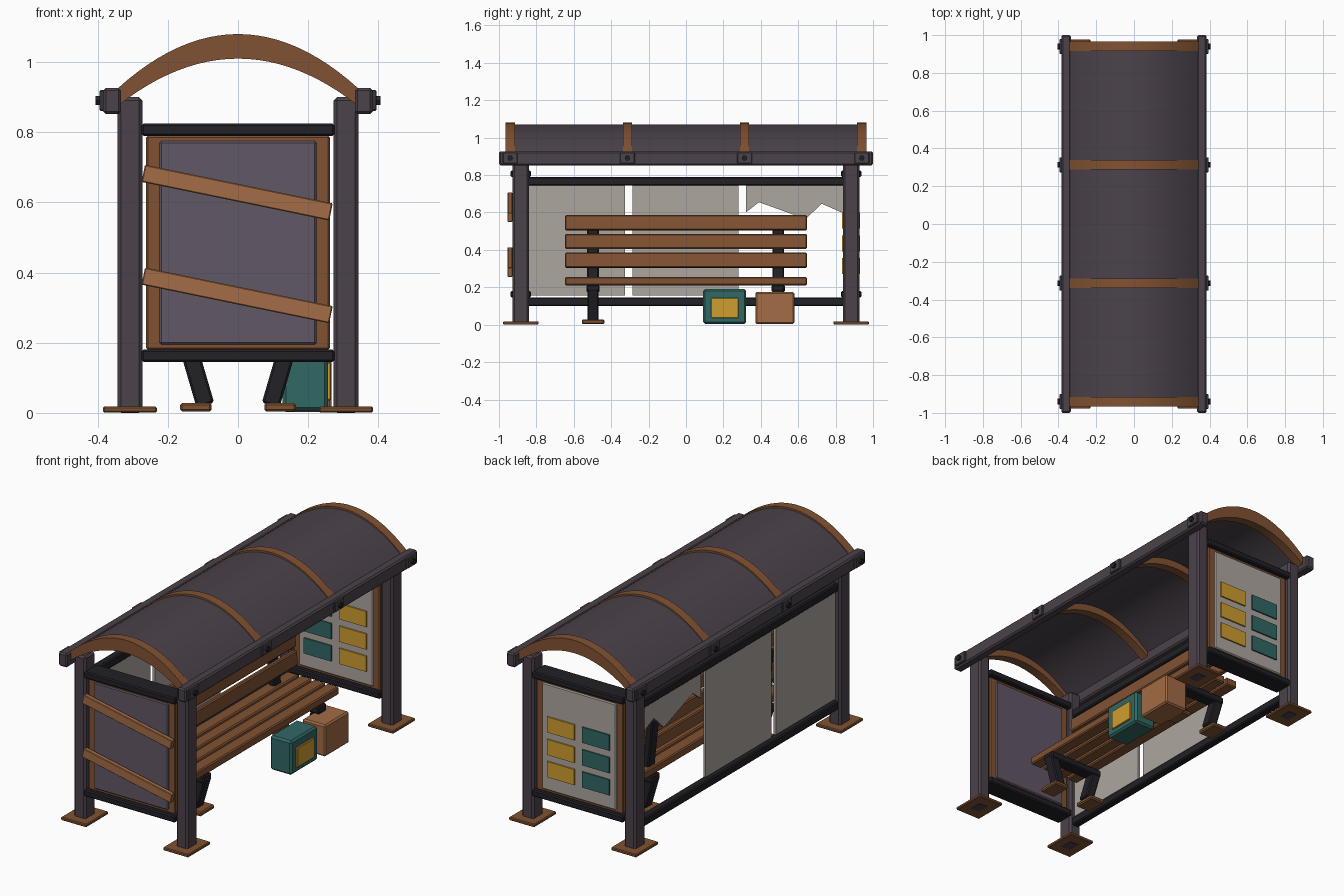
import bpy, bmesh, math
from mathutils import Matrix, Vector

if "Cube" in bpy.data.objects:
    bpy.data.objects.remove(bpy.data.objects["Cube"])


def material(name, rgb):
    m = bpy.data.materials.new(name)
    m.diffuse_color = (*rgb, 1)
    m.use_nodes = True
    m.node_tree.nodes["Principled BSDF"].inputs["Base Color"].default_value = m.diffuse_color
    return m


STEEL = material("weathered_steel", (0.07, 0.055, 0.07))
PANEL = material("panel_steel", (0.12, 0.095, 0.13))
DARK = material("dark_iron", (0.015, 0.015, 0.02))
WOOD = material("old_wood", (0.22, 0.085, 0.032))
PLANK = material("pale_wood", (0.36, 0.15, 0.06))
GLASS = material("dusty_glass", (0.42, 0.38, 0.35))
TEAL = material("teal_paint", (0.03, 0.14, 0.13))
YELLOW = material("yellow_paint", (0.62, 0.34, 0.03))


def finish(name, bm, mat, bevel=0.0):
    bmesh.ops.recalc_face_normals(bm, faces=bm.faces[:])
    me = bpy.data.meshes.new(name)
    bm.to_mesh(me)
    bm.free()
    me.materials.append(mat)
    ob = bpy.data.objects.new(name, me)
    bpy.context.collection.objects.link(ob)
    if bevel:
        mod = ob.modifiers.new("bevel", "BEVEL")
        mod.width = bevel
        mod.segments = 1
    return ob


def box(name, center, size, mat, bevel=0.006, tilt=0.0):
    """Bevelled box, tilted about the y axis."""
    bm = bmesh.new()
    bmesh.ops.create_cube(bm, size=1)
    m = Matrix.Translation(center) @ Matrix.Rotation(tilt, 4, "Y") @ Matrix.Diagonal((*size, 1))
    bmesh.ops.transform(bm, matrix=m, verts=bm.verts[:])
    return finish(name, bm, mat, bevel)


def strut(name, a, b, width, depth, mat, bevel=0.006):
    """Box between two (x, z) points at y = a[1]; width in xz, depth in y."""
    a, b = Vector(a), Vector(b)
    d = b - a
    return box(name, (a + b) / 2, (width, depth, d.length), mat, bevel, math.atan2(d.x, d.z))


def prism(name, pts, vec, mat):
    """Closed outline pushed along a vector."""
    bm = bmesh.new()
    f = bm.faces.new([bm.verts.new(p) for p in pts])
    r = bmesh.ops.extrude_face_region(bm, geom=[f])
    bmesh.ops.translate(bm, vec=vec, verts=[v for v in r["geom"] if isinstance(v, bmesh.types.BMVert)])
    return finish(name, bm, mat)


def vault(name, half, top, side, thick_top, thick_side, y, depth, mat):
    """Curved roof section, parabolic like the arches."""
    n = 24
    ts = [-1 + 2 * i / n for i in range(n + 1)]
    outer = [(half * t, y - depth / 2, top - (top - side) * t * t) for t in ts]
    low, low_side = top - thick_top, side - thick_side
    inner = [(half * t, y - depth / 2, low - (low - low_side) * t * t) for t in reversed(ts)]
    ob = prism(name, outer + inner, (0, depth, 0), mat)
    bpy.ops.object.select_all(action="DESELECT")
    ob.select_set(True)
    bpy.context.view_layer.objects.active = ob
    bpy.ops.object.shade_smooth_by_angle(angle=math.radians(30))
    return ob


BAYS = (-0.94, -0.313, 0.313, 0.94)
END = 0.883

# posts, footplates and roof beams
for sx, side in ((-1, "back"), (1, "open")):
    for sy, end in ((-1, "front"), (1, "rear")):
        box(f"{side}_{end}_post", (sx * 0.308, sy * END, 0.45), (0.071, 0.088, 0.9), STEEL, 0.01)
        box(f"{side}_{end}_footplate", (sx * 0.308, sy * END, 0.0095), (0.154, 0.19, 0.017), WOOD, 0.004)
    box(f"{side}_roof_beam", (sx * 0.359, 0, 0.889), (0.052, 2.0, 0.075), STEEL, 0.008)
    # brackets and bolts on the beams
    for i, y in enumerate(BAYS):
        box(f"{side}_bracket_{i}", (sx * 0.387, y, 0.891), (0.016, 0.08, 0.06), STEEL, 0.004)
        bm = bmesh.new()
        m = Matrix.Translation((sx * 0.396, y, 0.891)) @ Matrix.Rotation(math.pi / 2, 4, "Y")
        bmesh.ops.create_cone(bm, cap_ends=True, segments=6, radius1=0.015, radius2=0.015, depth=0.02, matrix=m)
        finish(f"{side}_bolt_{i}", bm, DARK)

# curved roof and its ribs
vault("roof_skin", 0.345, 1.07, 0.918, 0.02, 0.02, 0, 1.88, STEEL)
for i, y in enumerate(BAYS):
    vault(f"roof_rib_{i}", 0.343, 1.08, 0.925, 0.07, 0.05, y, 0.05, WOOD)

# rails at the ends and along the back
for sy, end in ((-1, "front"), (1, "rear")):
    for z, lvl in ((0.807, "top"), (0.163, "bottom")):
        box(f"{end}_{lvl}_rail", (0, sy * END, z), (0.55, 0.108, 0.036), DARK)
    box(f"{end}_panel_frame", (0, sy * END, 0.485), (0.524, 0.066, 0.61), WOOD, 0.005)
    box(f"{end}_panel", (0, sy * END, 0.485), (0.447, 0.08, 0.58), PANEL if sy < 0 else GLASS, 0.005)
for z, lvl in ((0.768, "top"), (0.122, "bottom")):
    box(f"back_{lvl}_rail", (-0.308, 0, z), (0.045, 1.7, 0.046), DARK)

# planks nailed over the front panel
for i, z in enumerate((0.628, 0.335)):
    strut(f"boarding_plank_{i}", (-0.27, -0.941, z + 0.055), (0.265, -0.941, z - 0.055), 0.05, 0.026, PLANK, 0.003)

# notices on both faces of the rear panel
for i, z in enumerate((0.557, 0.434, 0.313)):
    for x, mat, tint in ((0.106, YELLOW, "yellow"), (-0.106, TEAL, "teal")):
        for sy, face in ((-1, "inner"), (1, "outer")):
            box(f"{tint}_{face}_notice_{i}", (x, END + sy * 0.043, z), (0.165, 0.01, 0.085), mat, 0)

# back glazing, the last pane broken
for i, (y0, y1) in enumerate(((-0.845, -0.325), (-0.285, 0.28))):
    box(f"glass_pane_{i}", (-0.308, (y0 + y1) / 2, 0.45), (0.014, y1 - y0, 0.59), GLASS, 0)
jag = [(0.32, 0.75), (0.32, 0.60), (0.39, 0.655), (0.64, 0.565), (0.725, 0.647), (0.845, 0.595), (0.845, 0.75)]
prism("broken_pane", [(-0.315, y, z) for y, z in jag], (0.014, 0, 0), GLASS)

# bench slats
for i in range(4):
    box(f"seat_slat_{i}", (-0.12 + 0.081 * i, 0, 0.233), (0.069, 1.294, 0.044), WOOD)
for i in range(3):
    box(f"backrest_slat_{i}", (-0.105 - 0.01 * i, 0, 0.345 + 0.1 * i), (0.028, 1.294, 0.08), WOOD, 0.006, -0.1)

# bench supports
for y, end in ((-0.497, "front"), (0.493, "rear")):
    box(f"{end}_bench_crossbar", (0, y, 0.193), (0.33, 0.07, 0.038), DARK)
    strut(f"{end}_backrest_upright", (-0.115, y, 0.2), (-0.148, y, 0.51), 0.035, 0.062, DARK)
    for sx, side in ((-1, "back"), (1, "open")):
        strut(f"{end}_{side}_bench_leg", (sx * 0.145, y, 0.2), (sx * 0.093, y, 0.022), 0.052, 0.06, DARK)
        box(f"{end}_{side}_bench_foot", (sx * 0.12, y, 0.016), (0.09, 0.12, 0.024), WOOD)

# abandoned boxes
box("teal_case", (0.192, 0.207, 0.098), (0.13, 0.23, 0.186), TEAL, 0.01)
box("case_label", (0.257, 0.208, 0.09), (0.016, 0.148, 0.108), YELLOW, 0.003)
box("crate", (0.197, 0.475, 0.089), (0.14, 0.208, 0.172), PLANK, 0.008)
